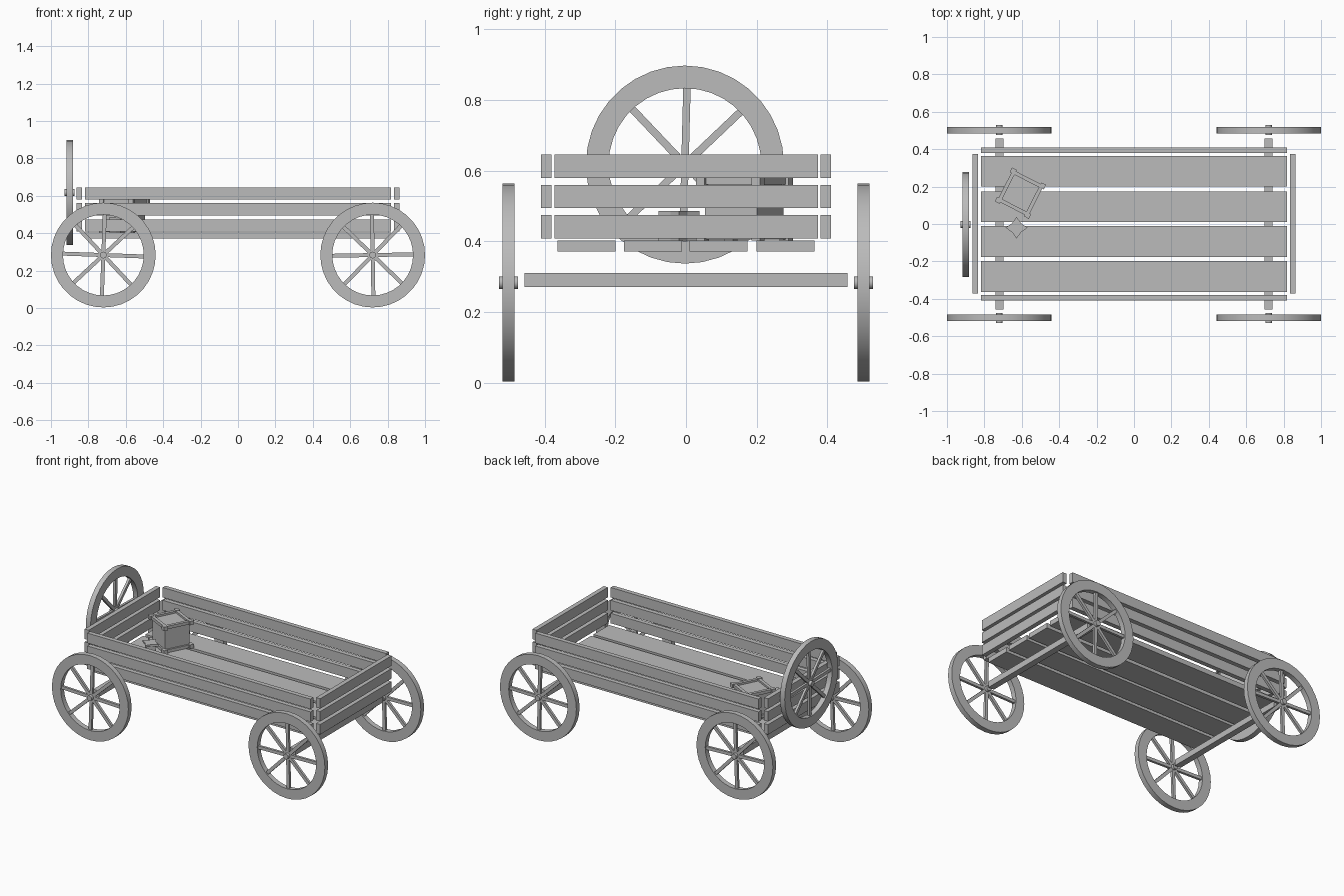
import bpy, bmesh, math
from mathutils import Matrix, Vector

if "Cube" in bpy.data.objects:
    bpy.data.objects.remove(bpy.data.objects["Cube"])

grey = bpy.data.materials.new("plain grey")
grey.diffuse_color = (0.5, 0.5, 0.5, 1)
grey.use_nodes = True
grey.node_tree.nodes["Principled BSDF"].inputs["Base Color"].default_value = grey.diffuse_color


def finish(name, bm, matrix=Matrix()):
    bmesh.ops.recalc_face_normals(bm, faces=bm.faces)
    me = bpy.data.meshes.new(name)
    bm.to_mesh(me)
    bm.free()
    me.materials.append(grey)
    ob = bpy.data.objects.new(name, me)
    ob.matrix_world = matrix
    bpy.context.collection.objects.link(ob)
    return ob


def add_box(bm, centre, size, rot=Matrix()):
    m = rot @ Matrix.Translation(centre) @ Matrix.Diagonal((*size, 1))
    bmesh.ops.create_cube(bm, size=1, matrix=m)


def box(name, x, y, z):
    bm = bmesh.new()
    add_box(bm, [(a + b) / 2 for a, b in (x, y, z)], [b - a for a, b in (x, y, z)])
    return finish(name, bm)


def wheel(name, matrix, tilt):
    """Wheel in the local XY plane, its axis along local z."""
    bm = bmesh.new()
    n, ro, ri, h = 36, 0.28, 0.216, 0.017
    # rim: a rectangular section swept round the axis
    rings = []
    for i in range(n):
        a = 2 * math.pi * i / n
        rings.append([bm.verts.new((r * math.cos(a), r * math.sin(a), z))
                      for r, z in ((ro, -h), (ro, h), (ri, h), (ri, -h))])
    for i in range(n):
        p, q = rings[i], rings[(i + 1) % n]
        for k in range(4):
            l = (k + 1) % 4
            f = bm.faces.new((p[k], q[k], q[l], p[l]))
            f.smooth = k == 0 or k == 2
    for e in bm.edges:
        if len({round(v.co.z, 4) for v in e.verts}) == 1:
            e.smooth = abs(e.verts[0].co.length - e.verts[1].co.length) > 1
    # spokes
    for i in range(8):
        add_box(bm, (0.115, 0, 0), (0.21, 0.021, 0.016),
                Matrix.Rotation(tilt + i * math.pi / 4, 4, 'Z'))
    # hub
    bmesh.ops.create_cone(bm, cap_ends=True, segments=16, radius1=0.018,
                          radius2=0.018, depth=0.053)
    for f in bm.faces:
        f.smooth = False
    ob = finish(name, bm, matrix)
    bpy.context.view_layer.objects.active = ob
    ob.select_set(True)
    bpy.ops.object.shade_smooth_by_angle(angle=math.radians(30))
    ob.select_set(False)


# road wheels, axles and spare wheel
for sx, end in ((-1, "left"), (1, "right")):
    for sy, side in ((-1, "front"), (1, "back")):
        wheel(f"wheel_{end}_{side}",
              Matrix.Translation((sx * 0.72, sy * 0.502, 0.283)) @ Matrix.Rotation(math.pi / 2, 4, 'X'),
              math.radians(-2 if sx < 0 else 1))
    box(f"axle_{end}", (sx * 0.72 - 0.021, sx * 0.72 + 0.021), (-0.457, 0.457), (0.271, 0.311))
wheel("spare_wheel",
      Matrix.Translation((-0.9, -0.003, 0.617)) @ Matrix.Rotation(math.pi / 2, 4, 'Y'),
      math.radians(-1.5))

# floor planks
for i, y in enumerate((-0.281, -0.0935, 0.0925, 0.282)):
    box(f"floor_plank_{i + 1}", (-0.818, 0.818), (y - 0.082, y + 0.082), (0.371, 0.403))

# side and end boards, three high
for i, z in enumerate((0.408, 0.494, 0.579)):
    for s, side, end in ((-1, "front", "left"), (1, "back", "right")):
        box(f"side_board_{side}_{i + 1}", (-0.818, 0.818),
            sorted((s * 0.38, s * 0.41)), (z, z + 0.066))
        box(f"end_board_{end}_{i + 1}", sorted((s * 0.833, s * 0.863)),
            (-0.372, 0.374), (z, z + 0.066))

# crate: core, edge bars and corner blocks
bm = bmesh.new()
add_box(bm, (0, 0, 0.088), (0.165, 0.165, 0.155))
for z in (0.012, 0.168):
    for k in range(4):
        rot = Matrix.Rotation(k * math.pi / 2, 4, 'Z')
        add_box(bm, (0, 0.083, z), (0.165, 0.02, 0.02), rot)
        add_box(bm, (0.088, 0.088, z), (0.028, 0.028, 0.026), rot)
finish("crate", bm, Matrix.Translation((-0.607, 0.165, 0.403)) @ Matrix.Rotation(math.radians(-27), 4, 'Z'))

# small trinket: pointed top and bottom plates on a square core
bm = bmesh.new()
add_box(bm, (0, 0, 0.041), (0.054, 0.054, 0.07), Matrix.Rotation(math.pi / 4, 4, 'Z'))
for z in (0, 0.07):
    pts = [bm.verts.new((r * math.cos(i * math.pi / 4), r * math.sin(i * math.pi / 4), z))
           for i, r in enumerate((0.058, 0.034) * 4)]
    face = bm.faces.new(pts)
    new = bmesh.ops.extrude_face_region(bm, geom=[face])["geom"]
    bmesh.ops.translate(bm, vec=Vector((0, 0, 0.013)),
                        verts=[g for g in new if isinstance(g, bmesh.types.BMVert)])
finish("small_box", bm, Matrix.Translation((-0.628, -0.02, 0.403)))
